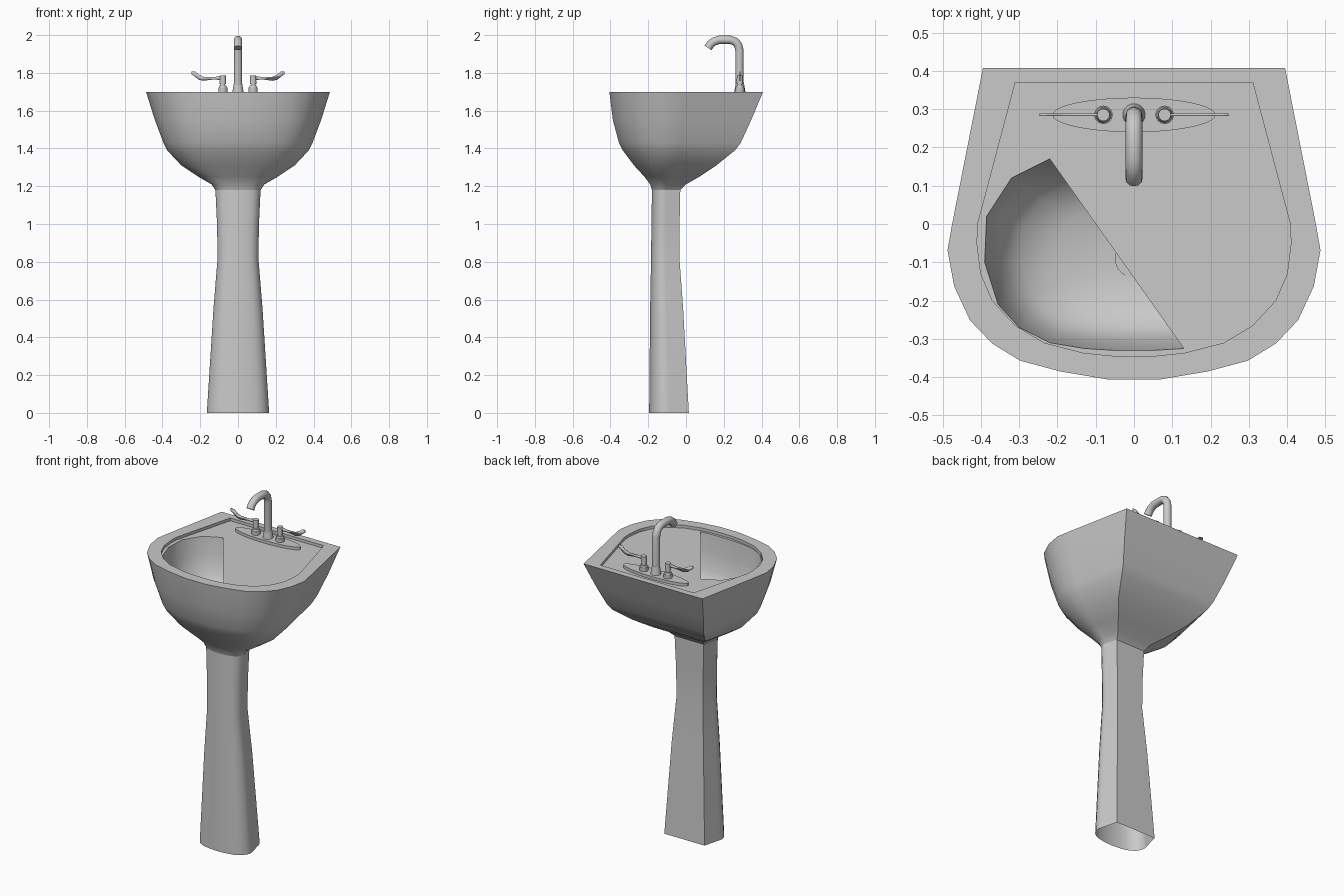
import bpy
import math

if "Cube" in bpy.data.objects:
    bpy.data.objects.remove(bpy.data.objects["Cube"], do_unlink=True)

ceramic = bpy.data.materials.new("grey_ceramic")
ceramic.use_nodes = True
GREY = (0.588, 0.588, 0.588, 1)
ceramic.diffuse_color = GREY
ceramic.node_tree.nodes["Principled BSDF"].inputs["Base Color"].default_value = GREY


def finish(ob, angle=35):
    """Give an object its material and smooth shading with sharp edges."""
    ob.data.materials.clear()
    ob.data.materials.append(ceramic)
    bpy.ops.object.select_all(action="DESELECT")
    ob.select_set(True)
    bpy.context.view_layer.objects.active = ob
    bpy.ops.object.shade_smooth_by_angle(angle=math.radians(angle))
    return ob


def make(name, verts, faces):
    mesh = bpy.data.meshes.new(name)
    mesh.from_pydata(verts, [], faces)
    ob = bpy.data.objects.new(name, mesh)
    bpy.context.collection.objects.link(ob)
    return ob


def loft(name, rings, cap_end=False):
    """Skin a list of equal-sized rings."""
    n = len(rings[0])
    faces = []
    for r in range(len(rings) - 1):
        a, b = r * n, (r + 1) * n
        for i in range(n):
            j = (i + 1) % n
            faces.append((a + i, b + i, b + j, a + j))
    if cap_end:
        faces.append(tuple(reversed(range((len(rings) - 1) * n, len(rings) * n))))
    return finish(make(name, [v for ring in rings for v in ring], faces))


def mirrored(half, z):
    """Full ring from right-half points running back to front."""
    return [(x, y, z) for x, y in half] + [(-x, y, z) for x, y in reversed(half)]


def cone(name, x, y, z0, z1, r0, r1, sides=24):
    bpy.ops.mesh.primitive_cone_add(vertices=sides, radius1=r0, radius2=r1,
                                    depth=z1 - z0, location=(x, y, (z0 + z1) / 2))
    ob = bpy.context.object
    ob.name = name
    return finish(ob)


# D-shaped cross-section: width fraction, back-to-front fraction
OUTLINE = [(.81, 0), (.975, .5), (1, .585), (.965, .70), (.88, .81),
           (.76, .885), (.61, .94), (.39, .975), (.14, 1)]


def section(z, half_width, front, back):
    return mirrored([(u * half_width, back + v * (front - back)) for u, v in OUTLINE], z)


# Pedestal, open underneath
loft("pedestal", [section(*s) for s in (
    (0, .165, -.195, .015), (.55, .13, -.19, -.015), (.82, .108, -.185, -.035),
    (1.0, .111, -.183, -.034), (1.19, .12, -.18, -.03))])

# Bowl: outer shell, rim, step, deck and basin in one skin
RIM_Z, DECK_Z = 1.70, 1.683
inner = [(.31, .37), (.408, 0), (.41, -.05), (.4, -.13), (.37, -.2),
         (.31, -.265), (.235, -.31), (.13, -.337), (.05, -.345)]
hole = [(.22, .17), (.32, .12), (.385, .02), (.39, -.1), (.355, -.21),
        (.3, -.27), (.22, -.31), (.13, -.325), (.05, -.33)]
DRAIN_Y = -.09
rings = [section(*s) for s in (
    (1.18, .12, -.18, -.03), (1.21, .14, -.19, .0), (1.25, .21, -.22, .07),
    (1.31, .30, -.275, .16), (1.39, .375, -.335, .26), (1.43, .395, -.355, .29),
    (1.55, .44, -.387, .345), (RIM_Z, .487, -.406, .408))]
rings += [mirrored(inner, RIM_Z), mirrored(inner, DECK_Z)]
for scale, z in ((1, DECK_Z), (.96, 1.58), (.88, 1.48), (.75, 1.42), (.5, 1.385), (.15, 1.375)):
    rings.append(mirrored([(x * scale, DRAIN_Y + (y - DRAIN_Y) * scale) for x, y in hole], z))
loft("basin_bowl", rings, cap_end=True)

# Flat sheet closing the left part of the basin along a diagonal
edge = mirrored(hole, DECK_Z)
sheet = [edge[-1]] + edge[:8]
finish(make("basin_cover", sheet, [tuple(reversed(range(len(sheet))))]))

# Drain
cone("drain", 0, DRAIN_Y, 1.37, 1.38, .05, .05)

# Oval faucet plate
FAUCET_Y = .285
plate = cone("faucet_plate", 0, FAUCET_Y, DECK_Z - .005, RIM_Z, 1, 1, 40)
plate.scale = (.213, .045, 1)

# Spout: flared base and bent tube
cone("spout_base", 0, FAUCET_Y, RIM_Z - .005, 1.75, .03, .021)
curve = bpy.data.curves.new("spout", "CURVE")
curve.dimensions = "3D"
curve.bevel_depth = .022
curve.bevel_resolution = 4
curve.use_fill_caps = True
path = [(.283, 1.69), (.283, 1.92), (.277, 1.945), (.262, 1.965), (.235, 1.975),
        (.175, 1.975), (.148, 1.966), (.13, 1.952), (.117, 1.932)]
spline = curve.splines.new("POLY")
spline.points.add(len(path) - 1)
for point, (y, z) in zip(spline.points, path):
    point.co = (0, y, z, 1)
tube = bpy.data.objects.new("spout", curve)
bpy.context.collection.objects.link(tube)
bpy.ops.object.select_all(action="DESELECT")
tube.select_set(True)
bpy.context.view_layer.objects.active = tube
bpy.ops.object.convert(target="MESH")
finish(bpy.context.object, 50)

# Handles: stacked valve and thin curved lever on each side
lever_top = [(.07, 1.783), (.1, 1.783), (.13, 1.777), (.18, 1.778), (.205, 1.79), (.225, 1.806), (.247, 1.808)]
lever_bottom = [(.247, 1.794), (.232, 1.783), (.21, 1.765), (.185, 1.758), (.13, 1.765), (.1, 1.763), (.07, 1.758)]
for side, label in ((1, "left"), (-1, "right")):
    x = side * .08
    cone(label + "_valve_base", x, FAUCET_Y, RIM_Z - .005, 1.722, .024, .024)
    cone(label + "_valve_collar", x, FAUCET_Y, 1.722, 1.732, .021, .018)
    cone(label + "_valve_stem", x, FAUCET_Y, 1.732, 1.742, .012, .012)
    cone(label + "_valve_cap", x, FAUCET_Y, 1.742, 1.785, .017, .016)
    outline = [(side * px, FAUCET_Y, pz) for px, pz in lever_top + lever_bottom]
    lever = make(label + "_lever", outline, [tuple(range(len(outline)))])
    thick = lever.modifiers.new("thickness", "SOLIDIFY")
    thick.thickness = .006
    thick.offset = 0
    finish(lever)
